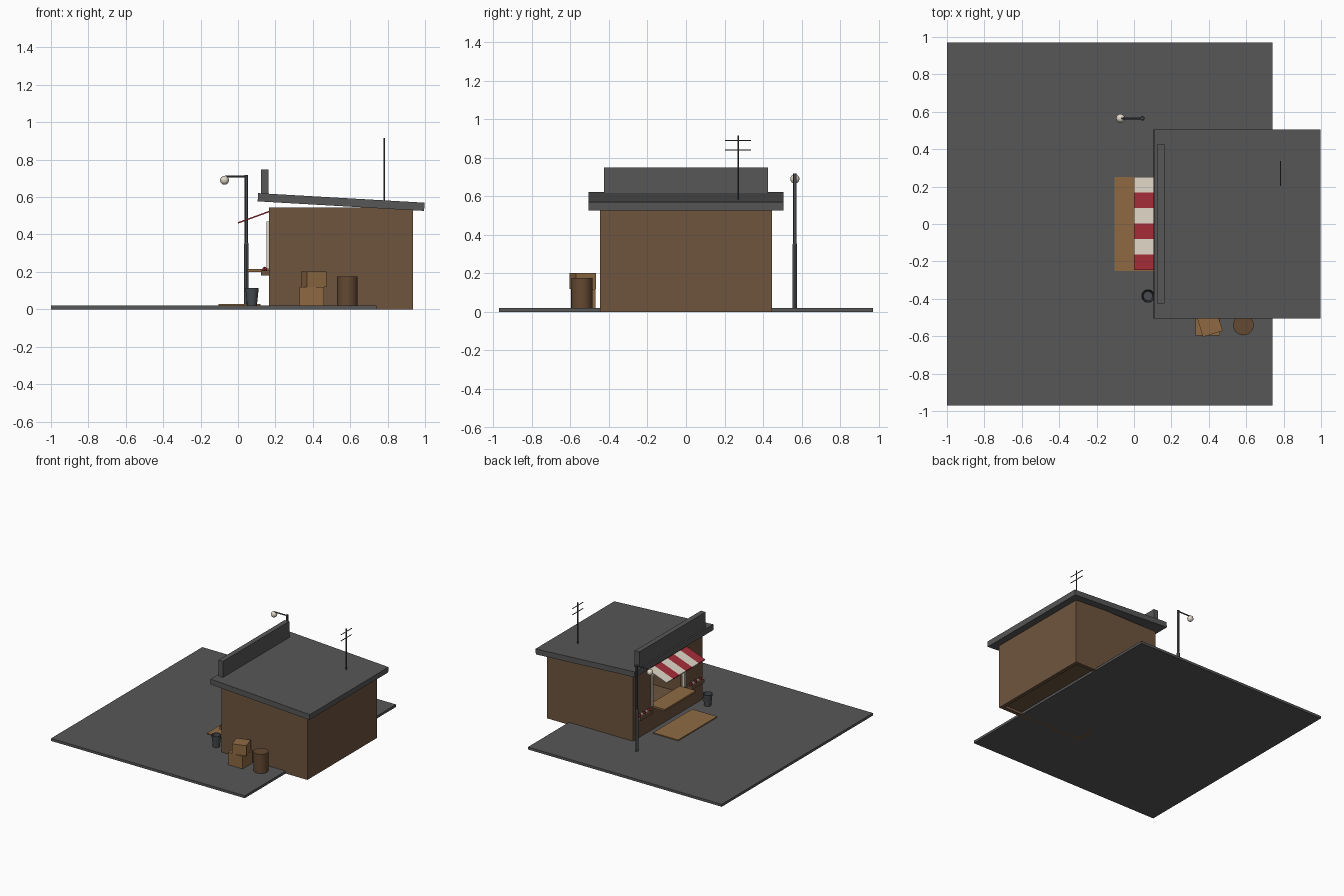
import bpy, math
from mathutils import Vector, Matrix

cube = bpy.data.objects.get("Cube")
if cube:
    bpy.data.objects.remove(cube, do_unlink=True)


def material(name, r, g, b):
    lin = [((c / 255 + 0.055) / 1.055) ** 2.4 for c in (r, g, b)] + [1]
    m = bpy.data.materials.new(name)
    m.use_nodes = True
    m.diffuse_color = lin
    m.node_tree.nodes["Principled BSDF"].inputs["Base Color"].default_value = lin
    return m


GREY = material("asphalt grey", 87, 87, 87)
BROWN = material("wall brown", 110, 85, 62)
TAN = material("light wood", 142, 106, 67)
RED = material("awning red", 165, 45, 56)
CREAM = material("cream", 224, 216, 200)
METAL = material("dark metal", 72, 75, 78)
BARREL = material("barrel brown", 100, 73, 50)


def mesh_object(name, verts, faces, mats):
    me = bpy.data.meshes.new(name)
    me.from_pydata(verts, [], faces)
    ob = bpy.data.objects.new(name, me)
    bpy.context.collection.objects.link(ob)
    for m in mats:
        me.materials.append(m)
    return ob


def prism(name, profile, y0, y1, mat):
    """Extrude a counter-clockwise (x, z) profile along y."""
    n = len(profile)
    verts = [(x, y, z) for y in (y0, y1) for x, z in profile]
    faces = [tuple(range(n)), tuple(reversed(range(n, 2 * n)))]
    faces += [(i, i + n, (i + 1) % n + n, (i + 1) % n) for i in range(n)]
    return mesh_object(name, verts, faces, [mat])


def box(name, x, y, z, mat, turn=0):
    hx, hy = (x[1] - x[0]) / 2, (y[1] - y[0]) / 2
    ob = prism(name, [(-hx, z[0]), (hx, z[0]), (hx, z[1]), (-hx, z[1])], -hy, hy, mat)
    ob.data.transform(Matrix.Rotation(math.radians(turn), 4, "Z"))
    ob.location = ((x[0] + x[1]) / 2, (y[0] + y[1]) / 2, 0)
    return ob


def smooth(ob):
    bpy.ops.object.select_all(action="DESELECT")
    ob.select_set(True)
    bpy.context.view_layer.objects.active = ob
    bpy.ops.object.shade_smooth_by_angle()


def lathe(name, profile, centre, mat, sides=20):
    """Spin a (radius, z) profile around a vertical axis, capping both ends."""
    verts, faces, n = [], [], len(profile)
    for i in range(sides):
        a = 2 * math.pi * i / sides
        verts += [(r * math.cos(a), r * math.sin(a), z) for r, z in profile]
    for i in range(sides):
        j = (i + 1) % sides
        faces += [(i * n + k, j * n + k, j * n + k + 1, i * n + k + 1) for k in range(n - 1)]
    faces += [tuple(i * n for i in reversed(range(sides))),
              tuple(i * n + n - 1 for i in range(sides))]
    ob = mesh_object(name, verts, faces, [mat])
    ob.location = (*centre, 0)
    smooth(ob)
    return ob


def rod(name, a, b, r, mat):
    a, b = Vector(a), Vector(b)
    ob = lathe(name, [(r, 0), (r, (b - a).length)], (0, 0), mat, 8)
    ob.rotation_euler = (b - a).to_track_quat("Z", "Y").to_euler()
    ob.location = a
    return ob


def ball(name, centre, r, mat, segments=12):
    bpy.ops.mesh.primitive_uv_sphere_add(segments=segments, ring_count=segments // 2 + 2,
                                         radius=r, location=centre)
    ob = bpy.context.object
    ob.name = name
    ob.data.materials.append(mat)
    smooth(ob)


# Ground and door mat
box("ground_slab", (-1, 0.74), (-0.97, 0.97), (0, 0.02), GREY)
box("floor_mat", (-0.105, 0.12), (-0.25, 0.25), (0.02, 0.028), TAN)

# Hut shell: hollow, with a serving hatch in the -x wall
X0, X1, Y, TOP, T = 0.165, 0.935, 0.445, 0.545, 0.03
HATCH, SILL, HEAD = 0.21, 0.2, 0.47
box("rear_wall", (X1 - T, X1), (-Y, Y), (0, TOP), BROWN)
for side, s in (("right", -1), ("left", 1)):
    y = sorted((s * Y, s * (Y - T)))
    box(side + "_wall", (X0, X1 - T), y, (0, TOP), BROWN)
    y = sorted((s * HATCH, s * (Y - T)))
    box(side + "_hatch_pier", (X0, X0 + T), y, (0, TOP), BROWN)
box("wall_below_hatch", (X0, X0 + T), (-HATCH, HATCH), (0, SILL), BROWN)
box("wall_above_hatch", (X0, X0 + T), (-HATCH, HATCH), (HEAD, TOP), BROWN)
inner = ((X0 + T, X1 - T), (T - Y, Y - T))
box("hut_floor", *inner, (0.02, 0.04), BROWN)
box("hut_ceiling", *inner, (TOP - 0.02, TOP), BROWN)

# Hatch frame and counter
for side, s in (("right", -1), ("left", 1)):
    y = sorted((s * (HATCH - 0.012), s * (HATCH + 0.006)))
    box(side + "_hatch_frame", (0.153, X0 + 0.01), y, (SILL + 0.015, HEAD), CREAM)
box("hatch_frame_top", (0.153, X0 + 0.01), (-HATCH, HATCH), (HEAD - 0.012, HEAD), CREAM)
box("counter", (0.05, X0 + T), (-0.2, 0.2), (0.2, 0.215), TAN)

# Sloping roof and upright sign board
prism("roof", [(0.105, 0.577), (0.995, 0.526), (0.998, 0.57), (0.108, 0.621)],
      -0.505, 0.505, GREY)
box("sign_board", (0.122, 0.163), (-0.425, 0.425), (0.6, 0.748), GREY)

# Striped awning
STRIPES, W = 6, 0.0825
for i in range(STRIPES):
    y = 0.25 - i * W
    prism(f"awning_stripe_{i + 1}", [(0, 0.458), (0.165, 0.518), (0.165, 0.526), (0, 0.466)],
          y - W, y, RED if i % 2 else CREAM)

# Flower boxes beside the hatch
for side, s in (("right", -1), ("left", 1)):
    y = sorted((s * 0.25, s * 0.41))
    box(side + "_flower_box", (0.123, X0), y, (0.18, 0.207), BROWN)
    for k in range(5):
        ball(f"{side}_flower_{k + 1}", (0.143, s * (0.27 + 0.03 * k), 0.215), 0.013,
             CREAM if k % 2 else RED, 8)

# Litter bin with an open top
lathe("litter_bin", [(0.026, 0.02), (0.036, 0.115), (0.032, 0.115), (0.024, 0.03)],
      (0.075, -0.385), METAL)

# Barrel and stacked crates
lathe("barrel", [(0.055, 0.02), (0.055, 0.175)], (0.585, -0.54), BARREL, 24)
box("lower_crate", (0.328, 0.46), (-0.597, -0.47), (0.02, 0.12), TAN)
box("upper_crate", (0.35, 0.461), (-0.59, -0.482), (0.12, 0.202), TAN, 17)

# Street lamp
PX, PY = 0.045, 0.565
lathe("lamp_post", [(0.012, 0.02), (0.012, 0.35), (0.009, 0.355), (0.009, 0.717)],
      (PX, PY), METAL, 12)
rod("lamp_arm", (PX, PY, 0.71), (-0.07, PY, 0.71), 0.005, METAL)
ball("lamp_globe", (-0.072, PY, 0.69), 0.024, CREAM)

# Roof aerial
AX, AY = 0.783, 0.27
rod("aerial_mast", (AX, AY, 0.57), (AX, AY, 0.915), 0.004, METAL)
for z in (0.84, 0.89):
    rod("aerial_bar", (AX, AY - 0.068, z), (AX, AY + 0.068, z), 0.003, METAL)
